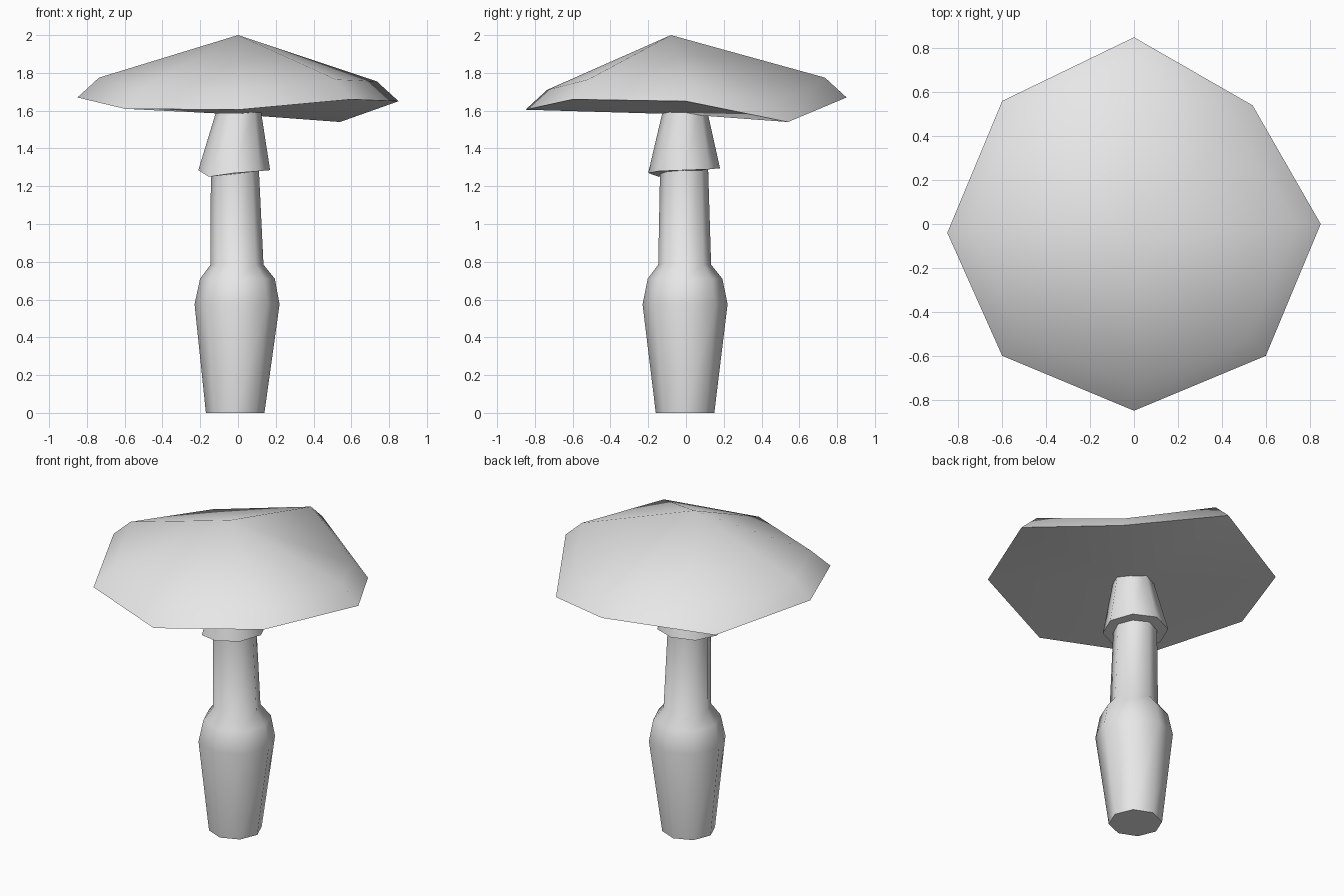
import bpy, bmesh, math

cube = bpy.data.objects.get("Cube")
if cube:
    bpy.data.objects.remove(cube, do_unlink=True)

SIDES = 8

grey = bpy.data.materials.new("light_grey")
grey.use_nodes = True
colour = (0.8, 0.8, 0.8, 1.0)
grey.diffuse_color = colour
grey.node_tree.nodes["Principled BSDF"].inputs["Base Color"].default_value = colour


def ring(cx, cy, r, z):
    """Octagon of points; z is one height or one height per corner."""
    heights = z if isinstance(z, list) else [z] * SIDES
    turn = 2 * math.pi / SIDES
    return [(cx + r * math.cos(i * turn), cy + r * math.sin(i * turn), heights[i])
            for i in range(SIDES)]


def loft(name, rings, bottom=None, top=None):
    """Skin the rings from bottom to top; close ends with a fan or a flat cap."""
    bm = bmesh.new()
    loops = [[bm.verts.new(p) for p in points] for points in rings]
    for low, high in zip(loops, loops[1:]):
        for i in range(SIDES):
            j = (i + 1) % SIDES
            bm.faces.new((low[i], low[j], high[j], high[i]))
    for loop, centre in ((loops[0], bottom), (loops[-1], top)):
        if centre is None:
            bm.faces.new(loop)
        else:
            tip = bm.verts.new(centre)
            for i in range(SIDES):
                bm.faces.new((loop[i], loop[(i + 1) % SIDES], tip))
    bmesh.ops.recalc_face_normals(bm, faces=bm.faces)
    mesh = bpy.data.meshes.new(name)
    bm.to_mesh(mesh)
    bm.free()
    mesh.materials.append(grey)
    obj = bpy.data.objects.new(name, mesh)
    bpy.context.collection.objects.link(obj)
    bpy.ops.object.select_all(action="DESELECT")
    obj.select_set(True)
    bpy.context.view_layer.objects.active = obj
    bpy.ops.object.shade_smooth_by_angle(angle=math.radians(60))
    return obj


# Stem: swollen foot narrowing to a slim neck
loft("stem", [
    ring(-0.015, -0.005, 0.155, 0),
    ring(-0.005, -0.005, 0.225, 0.575),
    ring(-0.003, -0.005, 0.198, 0.71),
    ring(-0.005, -0.007, 0.14, 0.785),
    ring(-0.017, -0.01, 0.127, 1.3),
])

# Skirt: flared collar with an uneven hem
hem = [1.285, 1.29, 1.295, 1.29, 1.285, 1.25, 1.27, 1.28]
loft("skirt", [ring(-0.02, -0.01, 0.19, hem), ring(0.005, -0.005, 0.113, 1.62)])

# Cap: wavy rim, rounded shoulder and low peak
rim = [(0.85, 0, 1.65), (0.54, 0.54, 1.54), (0, 0.85, 1.67), (-0.6, 0.56, 1.61),
       (-0.85, -0.04, 1.67), (-0.6, -0.6, 1.61), (0, -0.85, 1.605), (0.6, -0.6, 1.66)]
shoulder = [(x * 0.865, y * 0.865, z + 0.105) for x, y, z in rim]
loft("cap", [rim, shoulder], bottom=(0, 0, 1.58), top=(0, -0.08, 2))
